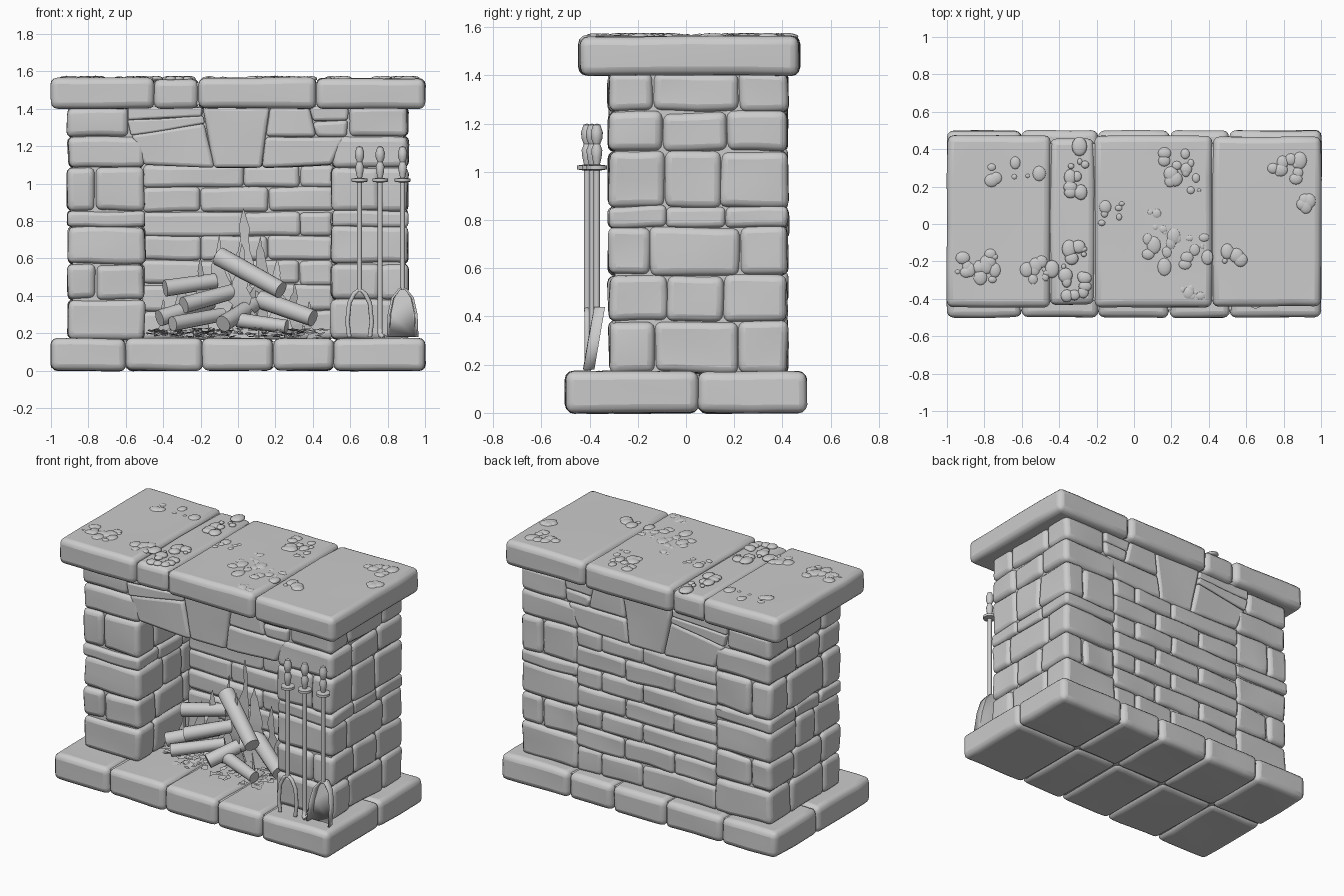
import bpy, bmesh, math, random
from mathutils import Vector, noise

random.seed(4)
if "Cube" in bpy.data.objects:
    bpy.data.objects.remove(bpy.data.objects["Cube"])

grey = bpy.data.materials.new("stone grey")
grey.use_nodes = True
GREY = (0.6, 0.6, 0.6, 1)
grey.diffuse_color = GREY
grey.node_tree.nodes["Principled BSDF"].inputs["Base Color"].default_value = GREY


def finish(name, bm, bevel=0, angle=40):
    """Turn a bmesh into a smooth shaded object, with optional rounded edges."""
    bmesh.ops.recalc_face_normals(bm, faces=bm.faces)
    mesh = bpy.data.meshes.new(name)
    bm.to_mesh(mesh)
    bm.free()
    mesh.materials.append(grey)
    ob = bpy.data.objects.new(name, mesh)
    bpy.context.collection.objects.link(ob)
    if bevel:
        mod = ob.modifiers.new("rounded edges", "BEVEL")
        mod.width, mod.segments, mod.limit_method = bevel, 3, "ANGLE"
        mod.angle_limit = math.radians(50)
    bpy.ops.object.select_all(action="DESELECT")
    ob.select_set(True)
    bpy.context.view_layer.objects.active = ob
    bpy.ops.object.shade_smooth_by_angle(angle=math.radians(angle))
    return ob


def stone(name, quad, y0, y1, bevel=0.03, rough=0.012, cuts=3):
    """A worn block: four x-z corners pushed from y0 to y1."""
    bm = bmesh.new()
    front = [bm.verts.new((x, y0, z)) for x, z in quad]
    back = [bm.verts.new((x, y1, z)) for x, z in quad]
    bm.faces.new(front)
    bm.faces.new(back[::-1])
    for i in range(4):
        j = (i + 1) % 4
        bm.faces.new((front[j], front[i], back[i], back[j]))
    bmesh.ops.subdivide_edges(bm, edges=bm.edges, cuts=cuts, use_grid_fill=True)
    shift = Vector([random.uniform(0, 50) for _ in range(3)])
    for v in bm.verts:
        v.co += noise.noise_vector(v.co * 4 + shift) * rough
    return finish(name, bm, bevel)


def block(name, x0, x1, y0, y1, z0, z1, **kw):
    return stone(name, [(x0, z0), (x1, z0), (x1, z1), (x0, z1)], y0, y1, **kw)


def tube(name, points, radius, sides=10):
    """A round bar through a list of points."""
    curve = bpy.data.curves.new(name, "CURVE")
    curve.dimensions = "3D"
    curve.bevel_depth, curve.bevel_resolution = radius, 2
    curve.use_fill_caps = True
    line = curve.splines.new("POLY")
    line.points.add(len(points) - 1)
    for p, co in zip(line.points, points):
        p.co = (*co, 1)
    curve.materials.append(grey)
    ob = bpy.data.objects.new(name, curve)
    bpy.context.collection.objects.link(ob)


def lathe(name, profile, x, y, sides=16):
    """Spin a radius-height profile about an upright axis."""
    bm = bmesh.new()
    vs = [bm.verts.new((r, 0, z)) for r, z in profile]
    edges = [bm.edges.new(pair) for pair in zip(vs, vs[1:])]
    bmesh.ops.spin(bm, geom=vs + edges, axis=(0, 0, 1), cent=(0, 0, 0),
                   angle=math.tau, steps=sides)
    bmesh.ops.remove_doubles(bm, verts=bm.verts, dist=0.0005)
    finish(name, bm).location = (x, y, 0)


# Hearth slabs, two rows deep
cols = [-1, -0.6, -0.19, 0.19, 0.51, 1]
for x0, x1 in zip(cols, cols[1:]):
    block("hearth_slab", x0, x1, -0.5, 0.05, 0, 0.172, bevel=0.035, rough=0.007)
    block("hearth_slab", x0, x1, 0.05, 0.5, 0, 0.172, bevel=0.035, rough=0.007)
block("hearth_core", -0.96, 0.96, -0.46, 0.46, 0.02, 0.155, bevel=0, rough=0)

# Mantel slabs
for x0, x1, inset in [(-1, -0.45, 0), (-0.45, -0.21, 0.015), (-0.21, 0.42, 0), (0.42, 1, 0.005)]:
    block("mantel_slab", x0, x1, -0.445 + inset, 0.472 - inset, 1.4, 1.565 - inset / 2,
          bevel=0.035, rough=0.007)
block("mantel_core", -0.96, 0.96, -0.41, 0.43, 1.42, 1.54, bevel=0, rough=0)

# Pillars: rows of stones with joints that wander a little
rows = [0.165, 0.38, 0.57, 0.77, 0.855, 1.085, 1.25, 1.41]
for side in (-1, 1):
    for i, (z0, z1) in enumerate(zip(rows, rows[1:])):
        inner = 0.59 if i == 6 else 0.5
        joint = [0.7, 0.76, 0.66][i % 3]
        ys = [-0.32, -0.1 + random.uniform(-.05, .05), 0.18 + random.uniform(-.05, .05), 0.42]
        for y0, y1 in zip(ys, ys[1:]):
            spans = [(inner, joint), (joint, 0.91)] if i in (1, 4) else [(inner, 0.91)]
            for a, b in spans:
                x0, x1 = sorted((side * a, side * b))
                block("pillar_stone", x0, x1, y0, y1, z0, z1)
    x0, x1 = sorted((side * 0.53, side * 0.885))
    block("pillar_core", x0, x1, -0.295, 0.395, 0.17, 1.4, bevel=0, rough=0)

# Rear wall of the firebox
rows = [0.165, 0.32, 0.46, 0.59, 0.72, 0.85, 0.98, 1.1]
for i, (z0, z1) in enumerate(zip(rows, rows[1:])):
    xs = [-0.51, -0.2, 0.16, 0.51] if i % 2 else [-0.51, 0.03, 0.33, 0.51]
    for x0, x1 in zip(xs, xs[1:]):
        block("rear_wall_stone", x0, x1, 0.2, 0.42, z0, z1, bevel=0.025)
block("rear_wall_core", -0.55, 0.55, 0.222, 0.398, 0.17, 1.4, bevel=0, rough=0)

# Lintel stones around a keystone
lintel = {
    "keystone": [(-0.13, 1.085), (0.13, 1.085), (0.17, 1.41), (-0.19, 1.41)],
    "lintel_left": [(-0.5, 1.1), (-0.13, 1.085), (-0.18, 1.32), (-0.57, 1.26)],
    "lintel_left_upper": [(-0.57, 1.26), (-0.18, 1.32), (-0.19, 1.36), (-0.59, 1.34)],
    "lintel_left_top": [(-0.59, 1.34), (-0.19, 1.36), (-0.19, 1.41), (-0.59, 1.41)],
    "lintel_right": [(0.13, 1.085), (0.5, 1.1), (0.57, 1.25), (0.15, 1.25)],
    "lintel_right_upper": [(0.15, 1.25), (0.42, 1.25), (0.38, 1.41), (0.17, 1.41)],
    "lintel_right_wedge": [(0.42, 1.25), (0.58, 1.25), (0.59, 1.34), (0.4, 1.33)],
    "lintel_right_top": [(0.4, 1.33), (0.59, 1.34), (0.59, 1.41), (0.38, 1.41)],
}
for name, quad in lintel.items():
    stone(name, quad, -0.32, 0.42, bevel=0.02, rough=0.008)
block("lintel_core", -0.6, 0.6, -0.29, 0.39, 1.13, 1.4, bevel=0, rough=0)

# Moss mounds clustered on the mantel: x, y, spread in x, spread in y, count
clusters = [(-.84, -.23, .11, .07, 18), (-.5, -.26, .08, .06, 11), (-.32, -.22, .06, .17, 16),
            (-.31, .29, .05, .13, 12), (-.63, .27, .14, .06, 7), (.14, -.06, .07, .16, 8),
            (.29, -.14, .13, .09, 14), (.3, -.35, .06, .05, 6), (.26, .28, .12, .1, 15),
            (.52, -.16, .06, .04, 5), (.8, .3, .09, .06, 9), (.9, .08, .04, .05, 4),
            (-.12, .02, .06, .12, 6)]
bm = bmesh.new()
for cx, cy, sx, sy, count in clusters:
    for _ in range(count):
        ball = bmesh.ops.create_uvsphere(bm, u_segments=12, v_segments=8, radius=1)["verts"]
        r = random.uniform(0.012, 0.042)
        bmesh.ops.scale(bm, vec=(r, r * random.uniform(.8, 1.3), 0.006 + r * .25), verts=ball)
        bmesh.ops.translate(bm, verts=ball, vec=(cx + random.uniform(-sx, sx),
                                                 cy + random.uniform(-sy, sy), 1.56))
finish("moss_mounds", bm, angle=60)

# Logs
logs = [((-.1, .02, .61), (.23, -.18, .43), .052), ((-.39, -.02, .44), (-.12, .06, .48), .045),
        ((-.29, -.14, .35), (.0, .02, .43), .045), ((-.42, -.14, .28), (-.14, .0, .37), .045),
        ((-.08, -.2, .25), (.11, .04, .37), .045), ((.0, -.12, .27), (.26, -.2, .235), .04),
        ((.12, .02, .38), (.4, -.14, .28), .05), ((-.35, -.2, .25), (-.08, -.02, .3), .04)]
for a, b, r in logs:
    a, b = Vector(a), Vector(b)
    bm = bmesh.new()
    bmesh.ops.create_cone(bm, cap_ends=True, segments=14, radius1=r, radius2=r * .9,
                          depth=(b - a).length)
    log = finish("log", bm)
    log.location = (a + b) / 2
    log.rotation_euler = (b - a).to_track_quat("Z", "Y").to_euler()

# Flames: ragged leaf-shaped sheets rising behind the logs
bm = bmesh.new()
tongues = [(.03, .03, .87, .13), (-.1, .05, .73, .1), (.12, .0, .72, .1), (-.2, .02, .61, .08),
           (.21, .05, .6, .08), (.3, .0, .47, .06), (-.3, .05, .5, .06), (.02, -.05, .68, .11),
           (.38, .03, .37, .04), (-.4, .0, .38, .04)]
for x, y, top, width in tongues:
    turn = random.uniform(-.6, .6)
    steps = 12
    previous = None
    for i in range(steps + 1):
        t = i / steps
        half = width * (1 - t) ** .8 * random.uniform(.55, 1.15)
        sway = .025 * math.sin(t * 9 + x * 20) * (1 - t)
        z = .18 + (top - .18) * t
        pair = [bm.verts.new((x + sway + s * half * math.cos(turn), y + s * half * math.sin(turn),
                              z + random.uniform(-.015, .015) * (i < steps))) for s in (-1, 1)]
        if previous:
            bm.faces.new((previous[0], previous[1], pair[1], pair[0]))
        previous = pair
finish("flames", bm, angle=10)

# Embers: scraps of ash strewn over the hearth
bm = bmesh.new()
for _ in range(170):
    a, d = random.uniform(0, math.tau), math.sqrt(random.random())
    x, y, z = .48 * d * math.cos(a), -.06 + .22 * d * math.sin(a), random.uniform(.18, .22)
    start = random.uniform(0, math.tau)
    bm.faces.new([bm.verts.new((x + r * math.cos(start + k), y + r * math.sin(start + k),
                                z + random.uniform(-.008, .012)))
                  for k, r in [(k, random.uniform(.012, .035)) for k in range(6)]])
finish("embers", bm, angle=10)

# Fire tools: handles, collars and shafts
for x, y, foot in [(.65, -.41, .42), (.76, -.39, .2), (.88, -.37, .43)]:
    lathe("tool_handle", [(0, 1.2), (.015, 1.195), (.025, 1.165), (.024, 1.14), (.014, 1.115),
                          (.023, 1.09), (.02, 1.06), (.013, 1.03), (.042, 1.026), (.042, 1.01),
                          (.013, 1.005), (.013, foot), (0, foot)], x, y)

# Tongs and poker tip
arch = [(-.055, .17), (-.065, .25), (-.055, .35), (-.03, .4), (0, .425),
        (.03, .4), (.055, .35), (.065, .25), (.055, .17)]
tube("tongs", [(.65 + x, -.41, z + .01) for x, z in arch], .012)
tube("poker_tip", [(.76, -.39, .22), (.76, -.4, .19), (.78, -.41, .18)], .014)

# Shovel: a leaning pan with raised sides
bm = bmesh.new()
outline = [(-.085, .18), (-.08, .3), (-.06, .39), (-.02, .44),
           (.02, .44), (.06, .39), (.08, .3), (.085, .18)]
lean = lambda z: -.41 + (z - .18) * .17
pan = [bm.verts.new((.88 + x * .88, lean(z) + .03, z)) for x, z in outline]
rim = [bm.verts.new((.88 + x, lean(z) - .015, z)) for x, z in outline]
bm.faces.new(pan)
for i in range(len(pan) - 1):
    bm.faces.new((pan[i], pan[i + 1], rim[i + 1], rim[i]))
shovel = finish("shovel", bm)
shell = shovel.modifiers.new("thickness", "SOLIDIFY")
shell.thickness = .012
